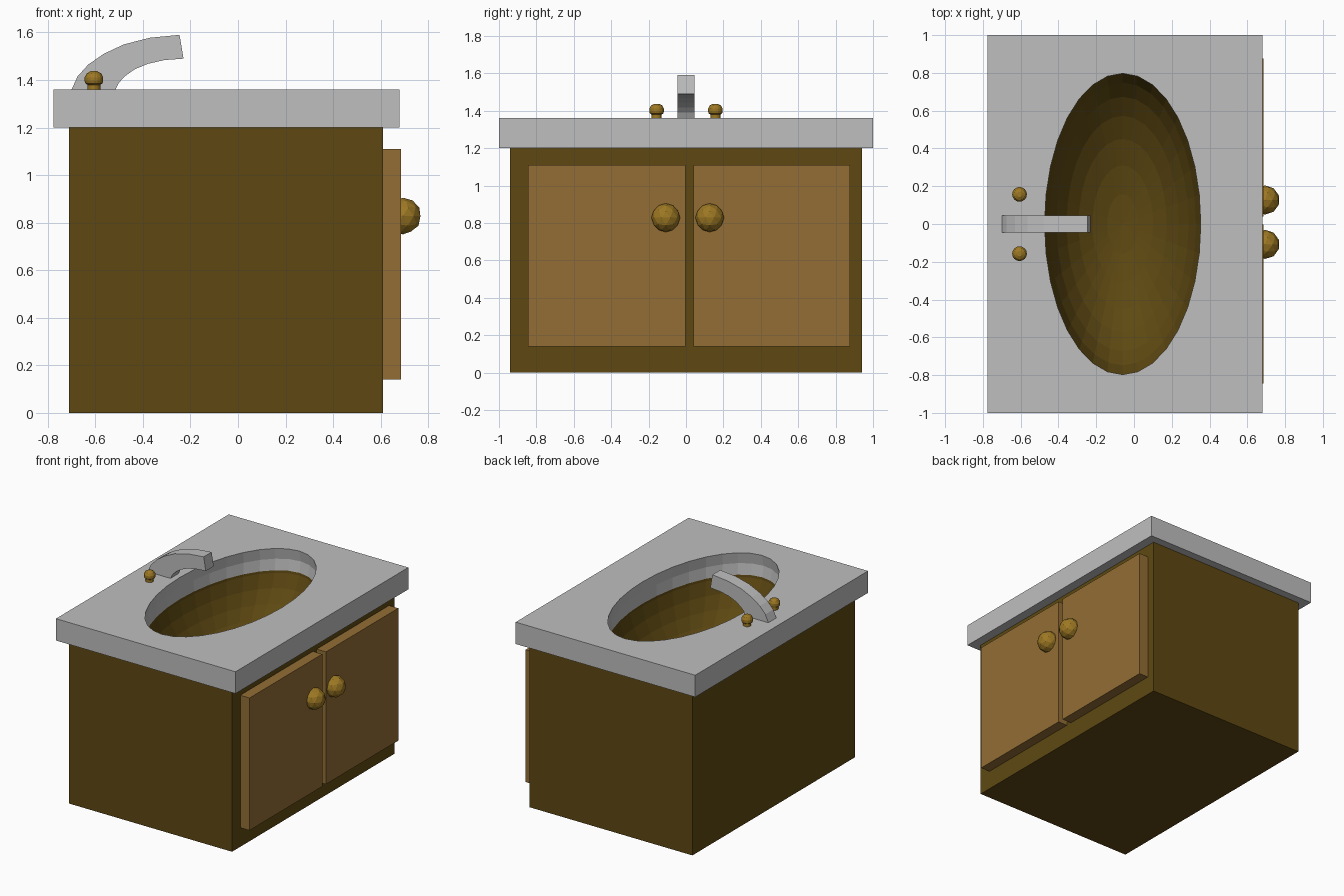
import bpy, bmesh, math
from mathutils import Matrix

if "Cube" in bpy.data.objects:
    bpy.data.objects.remove(bpy.data.objects["Cube"])


def material(name, rgb):
    m = bpy.data.materials.new(name)
    m.diffuse_color = (*rgb, 1)
    m.use_nodes = True
    m.node_tree.nodes["Principled BSDF"].inputs["Base Color"].default_value = m.diffuse_color
    return m


GREY = material("grey stone", (0.52, 0.52, 0.52))
DARK = material("dark wood", (0.112, 0.066, 0.006))
LIGHT = material("light wood", (0.29, 0.155, 0.035))
BRASS = material("brass", (0.34, 0.19, 0.017))


def finish(name, bm, mat=None):
    bmesh.ops.recalc_face_normals(bm, faces=bm.faces[:])
    me = bpy.data.meshes.new(name)
    bm.to_mesh(me)
    bm.free()
    ob = bpy.data.objects.new(name, me)
    bpy.context.collection.objects.link(ob)
    if mat:
        me.materials.append(mat)
    return ob


def box(name, x, y, z, mat):
    bm = bmesh.new()
    size = [b - a for a, b in (x, y, z)]
    mid = [(a + b) / 2 for a, b in (x, y, z)]
    bmesh.ops.create_cube(bm, size=1, matrix=Matrix.Translation(mid) @ Matrix.Diagonal((*size, 1)))
    return finish(name, bm, mat)


# Cabinet body and worktop
cabinet = box("cabinet", (-0.71, 0.61), (-0.94, 0.94), (0, 1.2), DARK)
worktop = box("worktop", (-0.775, 0.68), (-1, 1), (1.2, 1.36), GREY)

# Oval basin hollowed through the worktop and into the cabinet
bm = bmesh.new()
bmesh.ops.create_uvsphere(bm, u_segments=32, v_segments=16, radius=1,
                          matrix=Matrix.Translation((-0.06, 0, 1.28)) @ Matrix.Diagonal((0.42, 0.81, 0.5, 1)))
cutter = finish("basin_cutter", bm)
cutter.hide_render = True
cutter.display_type = 'WIRE'
for ob in (cabinet, worktop):
    mod = ob.modifiers.new("basin", 'BOOLEAN')
    mod.operation = 'DIFFERENCE'
    mod.solver = 'EXACT'
    mod.object = cutter

# Doors and their round faceted knobs
for side, y, knob_y in (("left", (-0.845, -0.003), -0.108), ("right", (0.04, 0.877), 0.127)):
    box(side + "_door", (0.605, 0.685), y, (0.14, 1.11), LIGHT)
    bm = bmesh.new()
    bmesh.ops.create_icosphere(bm, subdivisions=2, radius=0.077,
                               matrix=Matrix.Translation((0.694, knob_y, 0.828)))
    finish(side + "_door_knob", bm, BRASS)

# Curved spout: side profile extruded across its width
outer = [(-0.70, 1.36), (-0.675, 1.415), (-0.63, 1.465), (-0.565, 1.51),
         (-0.48, 1.55), (-0.37, 1.578), (-0.246, 1.59)]
inner = [(-0.515, 1.36), (-0.50, 1.39), (-0.473, 1.418), (-0.435, 1.445),
         (-0.38, 1.468), (-0.31, 1.484), (-0.229, 1.49)]
bm = bmesh.new()
rows = [[bm.verts.new((px, y, pz)) for px, pz in pts]
        for pts, y in ((outer, -0.046), (outer, 0.046), (inner, 0.046), (inner, -0.046))]
for k in range(4):
    a, b = rows[k], rows[(k + 1) % 4]
    for i in range(len(a) - 1):
        bm.faces.new((a[i], a[i + 1], b[i + 1], b[i]))
for i in (0, -1):
    bm.faces.new([r[i] for r in rows])
finish("spout", bm, GREY)

# Tap handles: turned profile on a short stem
PROFILE = [(0.027, 1.355), (0.027, 1.38), (0.036, 1.386), (0.039, 1.395),
           (0.039, 1.411), (0.03, 1.428), (0.014, 1.437)]
N = 16
for side, y in (("left", -0.157), ("right", 0.157)):
    bm = bmesh.new()
    rings = [[bm.verts.new((-0.606 + r * math.cos(2 * math.pi * i / N),
                            y + r * math.sin(2 * math.pi * i / N), z)) for i in range(N)]
             for r, z in PROFILE]
    for a, b in zip(rings, rings[1:]):
        for i in range(N):
            j = (i + 1) % N
            bm.faces.new((a[i], a[j], b[j], b[i]))
    bm.faces.new(rings[0])
    bm.faces.new(rings[-1])
    finish(side + "_tap_handle", bm, BRASS)
